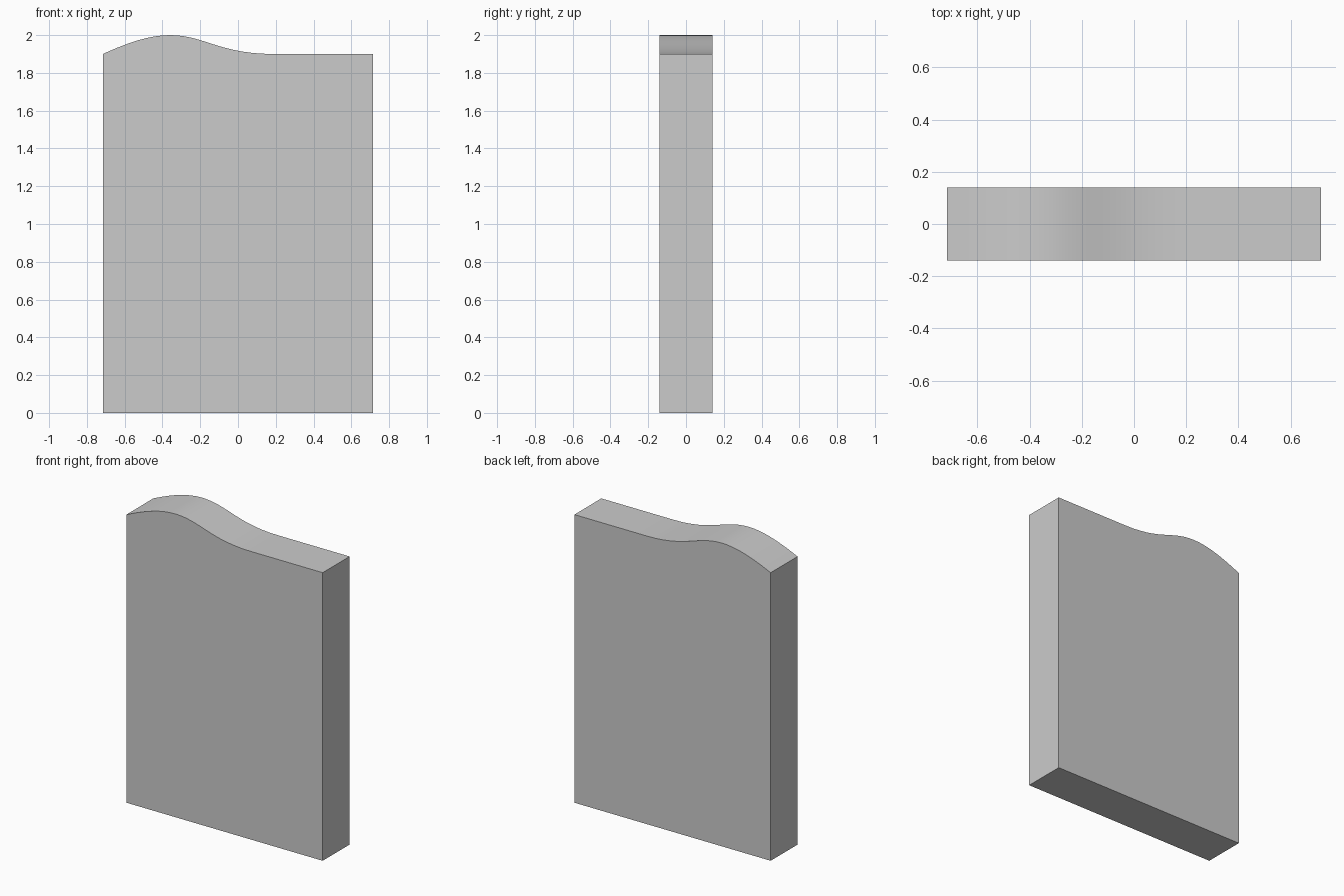
import bpy, bmesh
from mathutils import Vector
from mathutils.geometry import interpolate_bezier

if "Cube" in bpy.data.objects:
    bpy.data.objects.remove(bpy.data.objects["Cube"])

HALF_W, HALF_D, SHOULDER, PEAK = 0.716, 0.14, 1.90, 2.0


def arc(points, steps):
    return interpolate_bezier(*[Vector((x, 0, z)) for x, z in points], steps)


# Wavy top edge: rise to the crest, then ease down to the flat shoulder
rise = arc([(-HALF_W, SHOULDER), (-0.60, 1.952), (-0.48, PEAK), (-0.36, PEAK)], 10)
fall = arc([(-0.36, PEAK), (-0.18, PEAK), (-0.10, SHOULDER), (0.19, SHOULDER)], 14)
profile = rise + fall[1:] + [Vector((HALF_W, 0, SHOULDER)),
                             Vector((HALF_W, 0, 0)), Vector((-HALF_W, 0, 0))]

# Slab: extrude the profile through its depth
bm = bmesh.new()
face = bm.faces.new([bm.verts.new((p.x, -HALF_D, p.z)) for p in profile])
ext = bmesh.ops.extrude_face_region(bm, geom=[face], use_keep_orig=True)
moved = [g for g in ext["geom"] if isinstance(g, bmesh.types.BMVert)]
bmesh.ops.translate(bm, verts=moved, vec=(0, 2 * HALF_D, 0))
bmesh.ops.recalc_face_normals(bm, faces=bm.faces)

mesh = bpy.data.meshes.new("headstone_slab")
bm.to_mesh(mesh)
bm.free()
slab = bpy.data.objects.new("headstone_slab", mesh)
bpy.context.collection.objects.link(slab)

# Smooth the wave, keep the outline edges crisp
bpy.context.view_layer.objects.active = slab
slab.select_set(True)
bpy.ops.object.shade_smooth_by_angle(angle=0.5)
